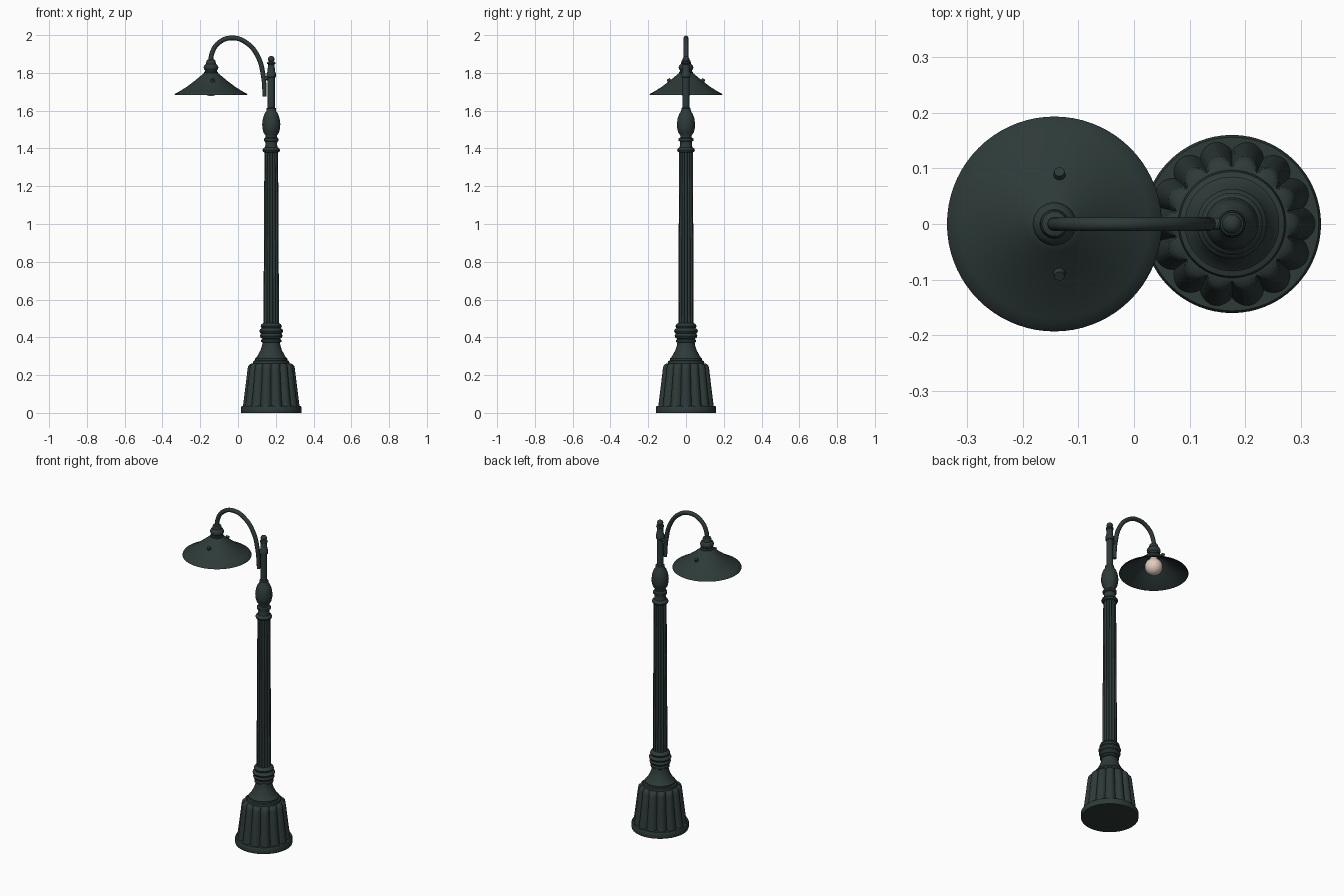
import bpy, bmesh, math
from mathutils import Vector

if "Cube" in bpy.data.objects:
    bpy.data.objects.remove(bpy.data.objects["Cube"])

CX, SX = 0.176, -0.143   # post axis, lamp axis


def mat(name, c):
    m = bpy.data.materials.new(name)
    m.diffuse_color = (*c, 1)
    m.use_nodes = True
    m.node_tree.nodes["Principled BSDF"].inputs["Base Color"].default_value = m.diffuse_color
    return m


GREEN = mat("dark green iron", (0.026, 0.042, 0.040))
CREAM = mat("warm bulb glass", (0.75, 0.60, 0.50))


def finish(name, me, m, angle=40):
    ob = bpy.data.objects.new(name, me)
    bpy.context.collection.objects.link(ob)
    me.materials.clear()
    me.materials.append(m)
    bpy.ops.object.select_all(action='DESELECT')
    ob.select_set(True)
    bpy.context.view_layer.objects.active = ob
    bpy.ops.object.shade_smooth_by_angle(angle=math.radians(angle))
    return ob


def lathe(name, prof, x, m=GREEN, seg=48, flute=None, angle=40, caps=True):
    """Revolve (radius, z) points; flute(angle) gives a 0..1 groove, scaled by a third profile value."""
    bm = bmesh.new()
    rings = []
    for p in prof:
        ring = []
        for i in range(seg):
            a = 2 * math.pi * i / seg
            r = p[0] - (p[2] * flute(a) if flute else 0)
            ring.append(bm.verts.new((x + r * math.cos(a), r * math.sin(a), p[1])))
        rings.append(ring)
    for lo, hi in zip(rings, rings[1:]):
        for i in range(seg):
            j = (i + 1) % seg
            bm.faces.new((lo[i], lo[j], hi[j], hi[i]))
    if caps:
        bm.faces.new(rings[0][::-1])
        bm.faces.new(rings[-1])
    bmesh.ops.recalc_face_normals(bm, faces=bm.faces)
    me = bpy.data.meshes.new(name)
    bm.to_mesh(me)
    bm.free()
    return finish(name, me, m, angle)


def lobes(n):
    return lambda a: 1 - abs(math.cos(n * a / 2)) ** 0.8


# Base: round plinth and fluted bell
lathe("plinth", [(0.159, 0), (0.16, 0.004), (0.16, 0.03), (0.156, 0.037)], CX, seg=64)
lathe("fluted_base", [(0.150, 0.034, 0.018), (0.144, 0.08, 0.018), (0.134, 0.16, 0.018),
                      (0.125, 0.235, 0.017), (0.121, 0.25, 0.015), (0.112, 0.259, 0.010),
                      (0.095, 0.263, 0.0)], CX, seg=168, flute=lobes(14))

# Flared collar and stacked rings above the base
lathe("base_collar", [(0.095, 0.255), (0.097, 0.265), (0.094, 0.275), (0.085, 0.278),
                      (0.085, 0.288), (0.077, 0.295), (0.067, 0.312), (0.056, 0.333),
                      (0.049, 0.355), (0.046, 0.372), (0.053, 0.376), (0.053, 0.386), (0.046, 0.392)], CX)
for i, (z, r) in enumerate([(0.408, 0.060), (0.433, 0.063), (0.459, 0.056)]):
    lathe(f"base_ring_{i + 1}", [(r - 0.014, z - 0.016), (r - 0.004, z - 0.010), (r, z),
                                 (r - 0.004, z + 0.010), (r - 0.014, z + 0.016)], CX)

# Fluted shaft
lathe("fluted_shaft", [(0.041, 0.46, 0.009), (0.039, 0.9, 0.009), (0.036, 1.40, 0.008)],
      CX, seg=120, flute=lobes(12))

# Capital ring, urn and upper post
lathe("capital_and_urn", [(0.034, 1.378), (0.043, 1.382), (0.047, 1.391), (0.043, 1.400),
                          (0.034, 1.406), (0.031, 1.42), (0.032, 1.436), (0.039, 1.440),
                          (0.039, 1.452), (0.030, 1.458), (0.030, 1.468), (0.041, 1.485),
                          (0.047, 1.508), (0.048, 1.53), (0.044, 1.56), (0.035, 1.585),
                          (0.026, 1.597), (0.025, 1.606), (0.020, 1.612)], CX)
lathe("upper_post", [(0.018, 1.60), (0.025, 1.602), (0.025, 1.612), (0.019, 1.617),
                     (0.019, 1.775), (0.024, 1.779), (0.024, 1.80), (0.020, 1.806),
                     (0.017, 1.845), (0.022, 1.849), (0.021, 1.857), (0.012, 1.861),
                     (0.017, 1.868), (0.018, 1.875), (0.014, 1.884), (0.006, 1.889)], CX, seg=32)

# Curved arm swept along a path
cu = bpy.data.curves.new("arm_path", 'CURVE')
cu.dimensions = '3D'
cu.bevel_depth = 0.0125
cu.bevel_resolution = 4
cu.resolution_u = 10
cu.use_fill_caps = True
pts = [(SX, 1.84), (-0.139, 1.90), (-0.100, 1.961), (-0.025, 1.985), (0.052, 1.954),
       (0.106, 1.885), (0.133, 1.79), (0.141, 1.675)]
sp = cu.splines.new('BEZIER')
sp.bezier_points.add(len(pts) - 1)
for b, (x, z) in zip(sp.bezier_points, pts):
    b.co = (x, 0, z)
    b.handle_left_type = b.handle_right_type = 'AUTO'
    b.radius = 0.8 if z < 1.7 else 1
tmp = bpy.data.objects.new("arm_tmp", cu)
bpy.context.collection.objects.link(tmp)
arm_mesh = bpy.data.meshes.new_from_object(tmp.evaluated_get(bpy.context.evaluated_depsgraph_get()))
bpy.data.objects.remove(tmp)
finish("curved_arm", arm_mesh, GREEN)


def rod(name, a, b, r, r2=None):
    a, b = Vector(a), Vector(b)
    bm = bmesh.new()
    bmesh.ops.create_cone(bm, cap_ends=True, segments=16, radius1=r, radius2=r if r2 is None else r2,
                          depth=(b - a).length)
    bm.transform((b - a).to_track_quat('Z', 'Y').to_matrix().to_4x4())
    bmesh.ops.translate(bm, verts=bm.verts, vec=(a + b) / 2)
    me = bpy.data.meshes.new(name)
    bm.to_mesh(me)
    bm.free()
    return finish(name, me, GREEN)


# Bracket joining arm and post
rod("arm_bracket", (0.134, 0, 1.772), (CX, 0, 1.772), 0.011)

# Lamp: socket cap, thin hollow shade, bulb
lathe("socket_cap", [(0.014, 1.872), (0.022, 1.868), (0.025, 1.858), (0.026, 1.848), (0.034, 1.842),
                     (0.039, 1.830), (0.037, 1.819), (0.031, 1.814), (0.031, 1.808),
                     (0.037, 1.804), (0.037, 1.790), (0.030, 1.780)], SX, seg=40)
outer = [(0.020, 1.803), (0.036, 1.800), (0.050, 1.788), (0.085, 1.759), (0.130, 1.725),
         (0.170, 1.700), (0.190, 1.690), (0.193, 1.684)]
inner = [(max(r - 0.004, 0.01), z - 0.005) for r, z in reversed(outer[:-1])]
lathe("lamp_shade", outer + [(0.190, 1.683)] + inner, SX, seg=72, caps=False)
lathe("bulb", [(0.018, 1.79), (0.022, 1.78)] +
      [(0.05 * math.sin(t), 1.727 - 0.05 * math.cos(t))
       for t in [math.radians(150 - 13.5 * k) for k in range(11)]] + [(0.002, 1.677)],
      SX, m=CREAM, seg=32)

# Shade bolts on front and back
for name, s in (("front_bolt", -1), ("back_bolt", 1)):
    rod(name, (-0.134, s * 0.084, 1.750), (-0.134, s * 0.094, 1.768), 0.012, 0.009)
